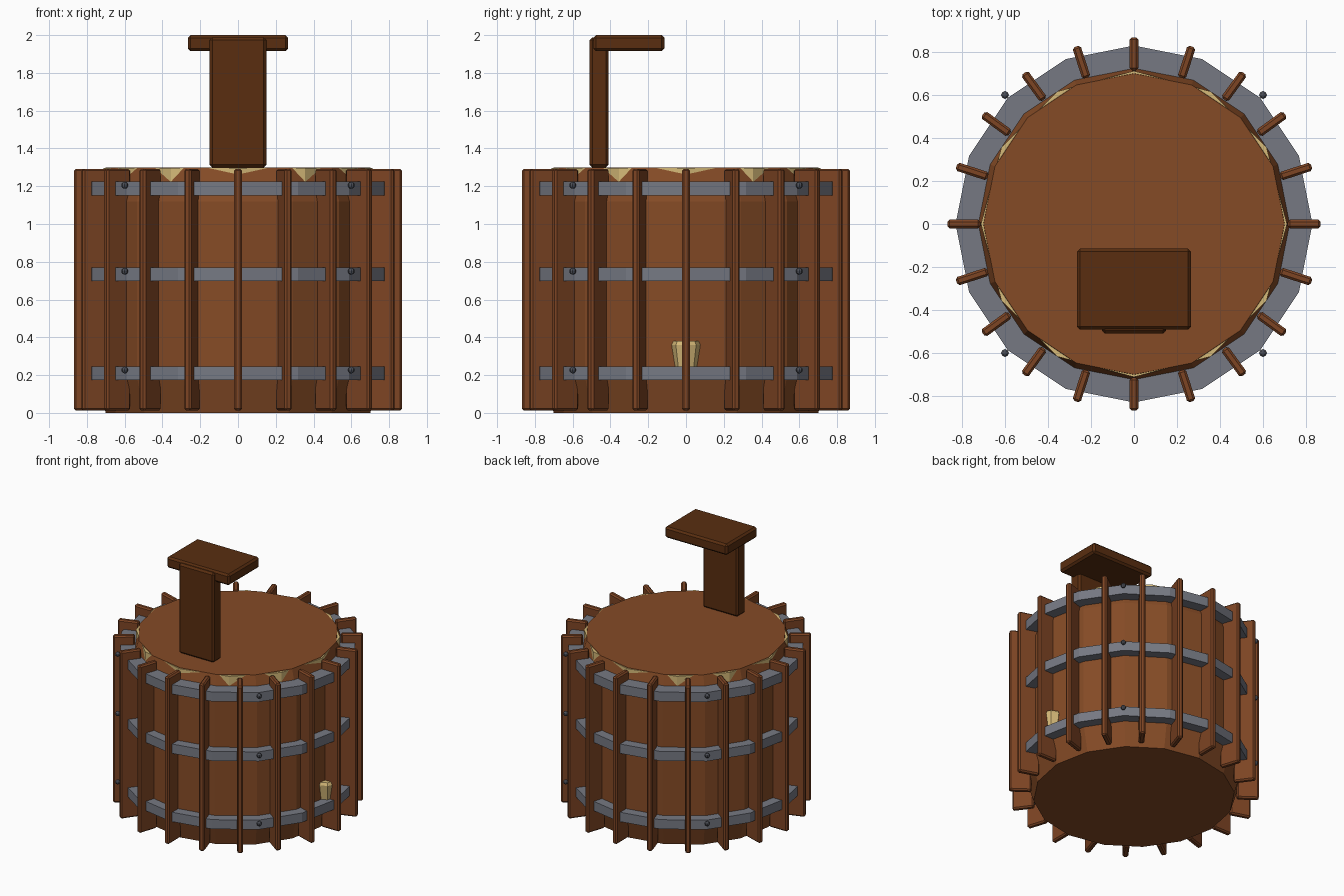
import bpy, bmesh
from math import cos, sin, pi
from mathutils import Matrix

if "Cube" in bpy.data.objects:
    bpy.data.objects.remove(bpy.data.objects["Cube"], do_unlink=True)


def material(name, rgb):
    m = bpy.data.materials.new(name)
    m.use_nodes = True
    m.diffuse_color = (*rgb, 1)
    m.node_tree.nodes["Principled BSDF"].inputs["Base Color"].default_value = (*rgb, 1)
    return m


wood = material("warm brown wood", (0.235, 0.070, 0.019))
rib_wood = material("red brown wood", (0.205, 0.058, 0.017))
dark_wood = material("dark brown wood", (0.100, 0.027, 0.005))
iron = material("grey iron", (0.180, 0.190, 0.225))
dark_iron = material("dark iron", (0.073, 0.078, 0.095))
straw = material("straw", (0.67, 0.49, 0.19))


def finish(name, bm, mat):
    bmesh.ops.recalc_face_normals(bm, faces=bm.faces)
    mesh = bpy.data.meshes.new(name)
    bm.to_mesh(mesh)
    bm.free()
    mesh.materials.append(mat)
    obj = bpy.data.objects.new(name, mesh)
    bpy.context.collection.objects.link(obj)
    return obj


def lathe(name, profile, sides, mat, closed=False, centre=(0, 0)):
    """Revolve (radius, z) points; a closed profile makes a ring, an open one is capped."""
    bm = bmesh.new()
    rings = [[bm.verts.new((centre[0] + r * cos(2 * pi * i / sides),
                            centre[1] + r * sin(2 * pi * i / sides), z))
              for i in range(sides)] for r, z in profile]
    pairs = list(zip(rings, rings[1:]))
    if closed:
        pairs.append((rings[-1], rings[0]))
    else:
        bm.faces.new(rings[0])
        bm.faces.new(rings[-1])
    for a, b in pairs:
        for i in range(sides):
            j = (i + 1) % sides
            bm.faces.new((a[i], a[j], b[j], b[i]))
    return finish(name, bm, mat)


def box(name, low, high, mat, bevel, angle=0):
    """Bevelled box between two corners, turned about the z axis."""
    bm = bmesh.new()
    bmesh.ops.create_cube(bm, size=1)
    for v in bm.verts:
        v.co = [lo + (c + 0.5) * (hi - lo) for c, lo, hi in zip(v.co, low, high)]
    bmesh.ops.bevel(bm, geom=bm.edges[:], offset=bevel, segments=1, affect='EDGES')
    bm.transform(Matrix.Rotation(angle, 4, 'Z'))
    return finish(name, bm, mat)


# Body tapered at both ends, with straw showing at the upper rim
lathe("barrel_body", [(0.70, 0), (0.757, 0.19), (0.757, 1.12), (0.70, 1.3)], 16, wood)
lathe("straw_filling", [(0.712, 1.1), (0.712, 1.297)], 12, straw)

# Upright ribs around the body
for i in range(20):
    box(f"rib_{i + 1}", (0.715, -0.02, 0.012), (0.868, 0.02, 1.292), rib_wood, 0.01, i * pi / 10)

# Hoops and their rivets
for level, z in zip(("lower", "middle", "upper"), (0.21, 0.733, 1.188)):
    lathe(f"{level}_hoop", [(0.70, z - 0.036), (0.83, z - 0.036),
                            (0.83, z + 0.036), (0.70, z + 0.036)], 16, iron, closed=True)
    bm = bmesh.new()
    for sx in (-1, 1):
        for sy in (-1, 1):
            bmesh.ops.create_uvsphere(bm, u_segments=8, v_segments=6, radius=0.018,
                                      matrix=Matrix.Translation((sx * 0.6, sy * 0.6, z + 0.017)))
    finish(f"{level}_rivets", bm, dark_iron)

# Plug on the side
lathe("side_plug", [(0.058, 0.245), (0.076, 0.36), (0.066, 0.38)], 8, straw, centre=(0.745, 0))

# Handle on the lid
box("handle_post", (-0.15, -0.51, 1.3), (0.15, -0.41, 1.988), dark_wood, 0.014)
box("handle_top", (-0.266, -0.49, 1.915), (0.266, -0.115, 2.0), dark_wood, 0.014)
